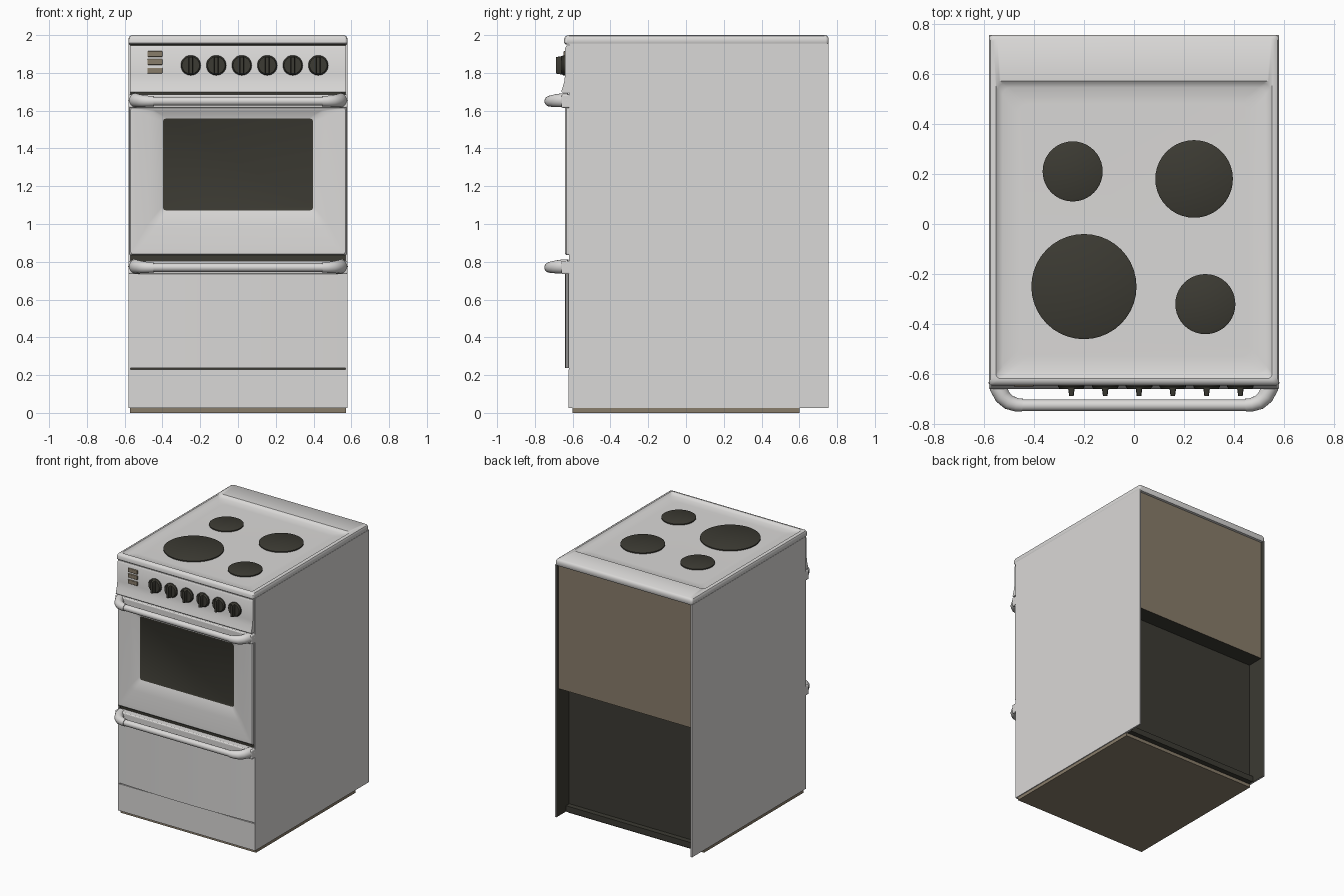
import bpy, bmesh, math
from mathutils import Vector

if "Cube" in bpy.data.objects:
    bpy.data.objects.remove(bpy.data.objects["Cube"])


def material(name, rgb):
    m = bpy.data.materials.new(name)
    m.diffuse_color = (*rgb, 1)
    m.use_nodes = True
    m.node_tree.nodes["Principled BSDF"].inputs["Base Color"].default_value = m.diffuse_color
    return m


WHITE = material("white enamel", (0.70, 0.69, 0.68))
DARK = material("dark glass and iron", (0.045, 0.043, 0.033))
BROWN = material("brown metal", (0.25, 0.205, 0.145))


def finish(name, bm, mats, smooth=0):
    bmesh.ops.recalc_face_normals(bm, faces=bm.faces)
    me = bpy.data.meshes.new(name)
    bm.to_mesh(me)
    bm.free()
    ob = bpy.data.objects.new(name, me)
    bpy.context.collection.objects.link(ob)
    for m in mats:
        me.materials.append(m)
    if smooth:
        bpy.ops.object.select_all(action='DESELECT')
        ob.select_set(True)
        bpy.context.view_layer.objects.active = ob
        bpy.ops.object.shade_smooth_by_angle(angle=math.radians(smooth))
    return ob


def loft(name, rings, mats, smooth=0, cap_mat=0):
    """Skin a list of equal-length point rings, closing both ends."""
    bm = bmesh.new()
    vs = [[bm.verts.new(p) for p in ring] for ring in rings]
    n = len(vs[0])
    for a, b in zip(vs, vs[1:]):
        for i in range(n):
            j = (i + 1) % n
            bm.faces.new((a[i], a[j], b[j], b[i]))
    bm.faces.new(vs[0])
    bm.faces.new(vs[-1]).material_index = cap_mat
    return finish(name, bm, mats, smooth)


def box(name, x, y, z, mat, bevel=0):
    ring = [(x[0], y[0]), (x[1], y[0]), (x[1], y[1]), (x[0], y[1])]
    ob = loft(name, [[(a, b, h) for a, b in ring] for h in z], [mat])
    if bevel:
        mod = ob.modifiers.new("soft edges", 'BEVEL')
        mod.width, mod.segments = bevel, 3
    return ob


def rounded(a, b, r, place, n=5):
    """Rounded rectangle; place(a, b) maps it into space."""
    pts = []
    for k, (ca, cb) in enumerate([(a[1] - r, b[1] - r), (a[0] + r, b[1] - r),
                                  (a[0] + r, b[0] + r), (a[1] - r, b[0] + r)]):
        for i in range(n + 1):
            t = math.radians(90 * (k + i / n))
            pts.append(place(ca + r * math.cos(t), cb + r * math.sin(t)))
    return pts


def disc(r, place, n=40):
    return [place(r * math.cos(2 * math.pi * i / n), r * math.sin(2 * math.pi * i / n))
            for i in range(n)]


def at_z(z):
    return lambda a, b: (a, b, z)


def at_y(y):
    return lambda a, b: (a, y, b)


# Cabinet: dark inner core, side panels, back panel, plinth
box("inner_core", (-.568, .568), (-.61, .60), (.025, 1.955), DARK)
box("back_lower_lip", (-.568, .568), (.59, .64), (.025, .07), DARK)
for s, side in ((-1, "left"), (1, "right")):
    ob = box(side + "_side_panel", sorted((s * .568, s * .58)), (-.62, .755), (.025, 1.955), WHITE)
    ob.data.materials.append(DARK)
    for p in ob.data.polygons:
        if p.normal.x * s < -.5:
            p.material_index = 1
back = box("back_panel", (-.568, .568), (.59, .73), (1.0, 1.955), BROWN)
back.data.materials.append(DARK)
for p in back.data.polygons:
    if p.normal.z < -.5:
        p.material_index = 1
box("base_plate", (-.573, .573), (-.60, .60), (0, .027), BROWN)
box("kick_plate", (-.58, .58), (-.622, -.60), (.025, .23), WHITE)

# Hob top with raised rim and shallow dish
hob = [((-.575, .575), (-.635, .75), .012, 1.95),
       ((-.58, .58), (-.645, .755), .016, 1.958),
       ((-.58, .58), (-.645, .755), .016, 1.982),
       ((-.574, .574), (-.638, .75), .016, 1.994),
       ((-.562, .562), (-.626, .742), .016, 2.0),
       ((-.552, .552), (-.618, .572), .02, 2.0),
       ((-.543, .543), (-.610, .562), .025, 1.990),
       ((-.525, .525), (-.592, .545), .03, 1.982),
       ((-.46, .46), (-.53, .48), .04, 1.980)]
loft("hob_top", [rounded(a, b, r, at_z(z)) for a, b, r, z in hob], [WHITE], 35)

# Four hotplates
for i, (x, y, r) in enumerate([(-.245, .21, .12), (.24, .18, .155),
                               (-.2, -.25, .21), (.285, -.32, .12)]):
    loft(f"hotplate_{i + 1}",
         [disc(q, lambda a, b: (x + a, y + b, z))
          for q, z in ((r, 1.975), (r, 1.988), (r - .008, 1.992))], [DARK], 30)

# Control panel: side profile stretched across the width
profile = [(-.60, 1.945), (-.632, 1.945), (-.64, 1.93), (-.64, 1.79), (-.645, 1.75),
           (-.656, 1.715), (-.66, 1.70), (-.655, 1.695), (-.60, 1.695)]
loft("control_panel", [[(x, y, z) for y, z in profile] for x in (-.573, .573)], [WHITE], 35)

# Knobs: tapered disc plus grip
for i in range(6):
    x, z = -.25 + .135 * i, 1.84
    loft(f"knob_{i + 1}",
         [disc(r, lambda a, b: (x + a, y, z + b), 28)
          for r, y in ((.053, -.635), (.053, -.65), (.046, -.66))], [DARK], 30)
    loft(f"knob_grip_{i + 1}",
         [rounded((x - w, x + w), (z - h, z + h), .006, at_y(y), 2)
          for w, h, y in ((.014, .05, -.65), (.009, .044, -.687))], [DARK], 30)

# Three small switches
for i, z in enumerate((1.90, 1.858, 1.812)):
    box(f"switch_{i + 1}", (-.48, -.40), (-.649, -.63), (z - .015, z + .015), BROWN, .004)

# Oven door sloping in towards the window
door = [((-.575, .575), (.835, 1.62), .01, -.60),
        ((-.575, .575), (.835, 1.62), .01, -.632),
        ((-.568, .568), (.842, 1.615), .01, -.64),
        ((-.545, .545), (.87, 1.612), .015, -.64),
        ((-.47, .47), (.98, 1.60), .03, -.628),
        ((-.405, .405), (1.065, 1.565), .022, -.622),
        ((-.398, .398), (1.072, 1.558), .018, -.618)]
loft("oven_door", [rounded(a, b, r, at_y(y)) for a, b, r, y in door], [WHITE, DARK], 35, 1)

# Storage drawer with a gently bowed front
bow = [(-.575 + 1.15 * i / 24) for i in range(25)]
outline = [(x, -.622 - .018 * (1 - (x / .575) ** 2)) for x in bow] + [(.575, -.60), (-.575, -.60)]
loft("storage_drawer", [[(x, y, z) for x, y in outline] for z in (.238, .80)], [WHITE], 30)


# Handles: mounting strip, two swept brackets and a round bar
def handle(name, z):
    box(name + "_strip", (-.58, .58), (-.66, -.60), (z - .035, z + .035), WHITE, .008)
    for s, side in ((-1, "left"), (1, "right")):
        path = [(.548, -.625, .005, .034, .038), (.542, -.655, .005, .034, .037),
                (.525, -.69, .003, .032, .034), (.50, -.712, .001, .030, .031),
                (.47, -.722, 0, .027, .028), (.445, -.724, 0, .026, .027)]
        rings = []
        for i, (x, y, dz, w, h) in enumerate(path):
            p, q = path[max(i - 1, 0)], path[min(i + 1, len(path) - 1)]
            t = Vector((q[0] - p[0], q[1] - p[1])).normalized()
            rings.append(disc(1, lambda a, b: (s * (x - t.y * a * w), y + t.x * a * w,
                                               z + dz + b * h), 20))
        loft(f"{name}_{side}_bracket", rings, [WHITE], 40)
    loft(name + "_bar", [disc(.023, lambda a, b: (x, -.724 + a, z + b), 20)
                         for x in (-.46, .46)], [WHITE], 40)


handle("oven_handle", 1.65)
handle("drawer_handle", .77)
